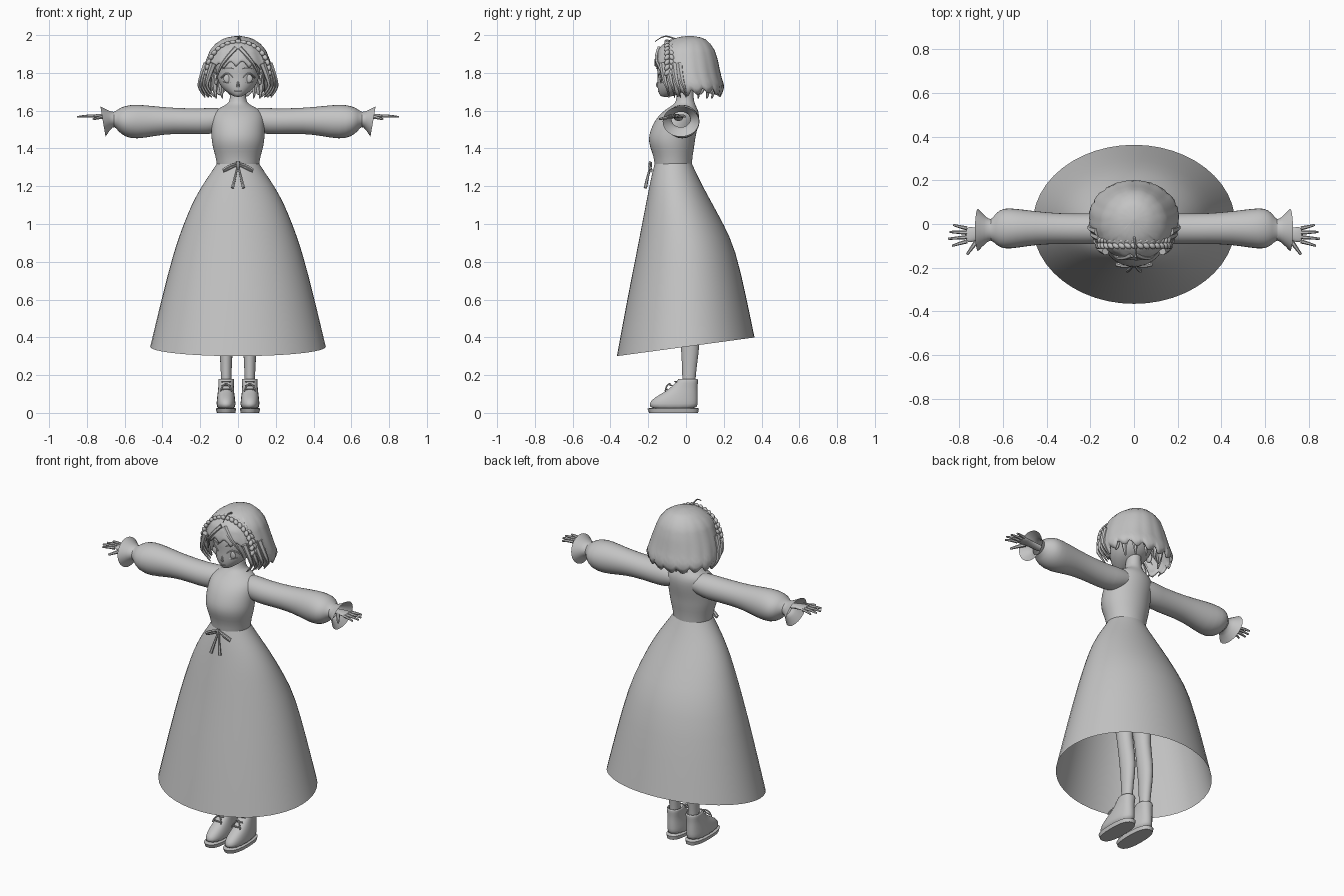
import bpy, bmesh, math
from mathutils import Matrix, Vector

if "Cube" in bpy.data.objects:
    bpy.data.objects.remove(bpy.data.objects["Cube"])

grey = bpy.data.materials.new("plain grey")
grey.use_nodes = True
grey.diffuse_color = (0.55, 0.55, 0.55, 1)
grey.node_tree.nodes["Principled BSDF"].inputs["Base Color"].default_value = (0.55, 0.55, 0.55, 1)


def smooth(ob, angle=50):
    bpy.ops.object.select_all(action='DESELECT')
    ob.select_set(True)
    bpy.context.view_layer.objects.active = ob
    bpy.ops.object.shade_smooth_by_angle(angle=math.radians(angle))


def finish(bm, name, mirror=False, subdiv=0, angle=50):
    bmesh.ops.recalc_face_normals(bm, faces=bm.faces)
    me = bpy.data.meshes.new(name)
    bm.to_mesh(me)
    bm.free()
    me.materials.append(grey)
    ob = bpy.data.objects.new(name, me)
    bpy.context.collection.objects.link(ob)
    smooth(ob, angle)
    if mirror:
        ob.modifiers.new("mirror", 'MIRROR').use_mirror_merge = False
    if subdiv:
        m = ob.modifiers.new("subdivision", 'SUBSURF')
        m.levels = m.render_levels = subdiv
    return ob


def loft(name, rings, axis='z', n=16, power=1.0, caps=(False, False), mirror=False, subdiv=1, angle=50):
    """Rings are (position, a0, a1, b0, b1[, tilt]): oval sections along an axis."""
    bm = bmesh.new()
    loops = []
    for s, a0, a1, b0, b1, *tilt in rings:
        loop = []
        for i in range(n):
            t = 2 * math.pi * i / n
            c, d = math.cos(t), math.sin(t)
            a = (a0 + a1) / 2 + (a1 - a0) / 2 * math.copysign(abs(c) ** power, c)
            b = (b0 + b1) / 2 + (b1 - b0) / 2 * math.copysign(abs(d) ** power, d)
            p = s + (tilt[0] * d if tilt else 0)
            loop.append(bm.verts.new((a, b, p) if axis == 'z' else (p, a, b)))
        loops.append(loop)
    for lo, hi in zip(loops, loops[1:]):
        for i in range(n):
            j = (i + 1) % n
            bm.faces.new((lo[i], lo[j], hi[j], hi[i]))
    for want, loop in zip(caps, (loops[0], loops[-1])):
        if want:
            bm.faces.new(loop)
    return finish(bm, name, mirror, subdiv, angle)


def tubes(name, paths, both=True):
    """Each path is (points, start radius, end radius); drawn on both sides if asked."""
    cu = bpy.data.curves.new(name, 'CURVE')
    cu.dimensions = '3D'
    cu.bevel_depth = 1
    cu.bevel_resolution = 1
    cu.resolution_u = 4
    cu.use_fill_caps = True
    for side in ((1, -1) if both else (1,)):
        for pts, r0, r1 in paths:
            sp = cu.splines.new('NURBS')
            sp.points.add(len(pts) - 1)
            for i, (p, (x, y, z)) in enumerate(zip(sp.points, pts)):
                p.co = (x * side, y, z, 1)
                p.radius = r0 + (r1 - r0) * i / (len(pts) - 1)
            sp.order_u = 3
            sp.use_endpoint_u = True
    cu.materials.append(grey)
    ob = bpy.data.objects.new(name, cu)
    bpy.context.collection.objects.link(ob)
    bpy.ops.object.select_all(action='DESELECT')
    ob.select_set(True)
    bpy.context.view_layer.objects.active = ob
    bpy.ops.object.convert(target='MESH')
    smooth(bpy.context.object)


def sym(*rows):
    """Rows of (height, half width, front, back[, tilt]) to loft rings."""
    return [(r[0], -r[1], r[1], *r[2:]) for r in rows]


def table(rows, z):
    """Interpolated half width, front and back of a profile at a height."""
    rows = sorted(rows)
    z = min(max(z, rows[0][0]), rows[-1][0])
    for p, q in zip(rows, rows[1:]):
        if z <= q[0]:
            k = (z - p[0]) / (q[0] - p[0])
            return [u + (v - u) * k for u, v in zip(p[1:], q[1:])]


# Dress
loft("skirt", sym((1.325, .11, -.165, .03), (1.27, .145, -.18, .055), (1.2, .195, -.195, .09),
                  (1.1, .25, -.215, .145), (1.0, .29, -.235, .2), (.87, .34, -.26, .265),
                  (.6, .41, -.315, .325), (.35, .47, -.37, .367, .05)), n=24)
loft("bodice_and_neck", sym((1.31, .112, -.167, .032), (1.36, .12, -.172, .035), (1.41, .136, -.193, .045),
                            (1.455, .142, -.2, .05), (1.5, .142, -.188, .06), (1.55, .142, -.165, .07),
                            (1.59, .135, -.13, .07), (1.615, .1, -.095, .058), (1.635, .052, -.06, .048),
                            (1.66, .042, -.05, .04), (1.74, .04, -.045, .04)), n=24)
loft("sleeves", [(.06, -.08, .05, 1.5, 1.61), (.13, -.09, .055, 1.475, 1.618), (.2, -.095, .048, 1.472, 1.612),
                 (.35, -.092, .05, 1.478, 1.616), (.45, -.097, .06, 1.463, 1.626), (.54, -.112, .072, 1.446, 1.636),
                 (.6, -.118, .077, 1.46, 1.628), (.635, -.095, .05, 1.49, 1.61), (.655, -.07, .015, 1.52, 1.59),
                 (.68, -.09, .035, 1.5, 1.6, .004), (.715, -.126, .072, 1.46, 1.625, .014)],
     axis='x', mirror=True)
tubes("waist_bow", [([(0, -.185, 1.32), (.04, -.2, 1.315), (.08, -.185, 1.285)], .006, .009),
                    ([(0, -.185, 1.315), (.04, -.195, 1.295), (.078, -.185, 1.28)], .005, .008),
                    ([(.002, -.185, 1.31), (.015, -.205, 1.25), (.03, -.215, 1.19)], .005, .009)])
tubes("bow_knot", [([(0, -.187, 1.33), (0, -.193, 1.315), (0, -.187, 1.3)], .01, .01)], both=False)

# Hands
loft("palms", [(.64, -.065, -.015, 1.545, 1.575), (.7, -.068, -.02, 1.555, 1.582), (.74, -.085, -.012, 1.56, 1.583),
               (.775, -.088, -.012, 1.562, 1.58)], axis='x', n=12, caps=(False, True), mirror=True)
fingers = []
for k, length in enumerate((.06, .078, .072, .055)):
    y = -.08 + .02 * k
    tip = -.1 + .032 * k
    fingers.append(([(.765, y, 1.572), (.775 + length / 2, (y + tip) / 2, 1.573), (.773 + length, tip, 1.567)], .0095, .005))
fingers.append(([(.715, -.07, 1.568), (.74, -.105, 1.563), (.765, -.14, 1.555)], .012, .006))
tubes("fingers", fingers)

# Legs and ankle boots
loft("legs", [(.1, .035, .09, -.02, .05), (.2, .035, .09, -.02, .05), (.32, .028, .098, -.025, .07),
              (.42, .022, .104, -.035, .075), (.55, .024, .104, -.05, .045), (.7, .012, .118, -.075, .05),
              (.95, .005, .13, -.1, .06), (1.05, .005, .12, -.1, .05)], caps=(False, True), mirror=True)
loft("boots", [(.015, .014, .112, -.195, .062), (.05, .012, .115, -.2, .065), (.08, .015, .112, -.172, .065),
               (.11, .02, .108, -.115, .063), (.14, .022, .104, -.075, .062), (.175, .018, .106, -.045, .066),
               (.185, .024, .1, -.038, .06), (.16, .035, .09, -.02, .05)], power=.85, caps=(True, False), mirror=True)
loft("boot_soles", [(0, .014, .112, -.195, .064), (.022, .01, .117, -.204, .068), (.026, .016, .11, -.19, .06)],
     power=.8, n=24, caps=(True, True), mirror=True, subdiv=0, angle=30)
laces = [([(.04, -.1 + .025 * k, .125 + .02 * k), (.063, -.118 + .025 * k, .128 + .02 * k),
           (.086, -.1 + .025 * k, .125 + .02 * k)], .004, .004) for k in range(3)]
laces += [([(.063, -.085, .155), (.063 + d * .02, -.105, .15), (.063 + d * .03, -.11, .115)], .004, .004) for d in (-1, 1)]
tubes("boot_laces", laces)

# Head
head = [(1.672, .014, -.13, -.09), (1.685, .04, -.142, -.04), (1.71, .075, -.15, .03), (1.74, .1, -.153, .07),
        (1.78, .114, -.15, .1), (1.83, .122, -.157, .125), (1.88, .122, -.15, .13), (1.93, .1, -.12, .11),
        (1.965, .05, -.06, .06)]
loft("head", sym(*head), n=24, caps=(True, True))


def face(x, z, out=0):
    hx, front, back = table(head, z)
    y = (front + back) / 2 - (back - front) / 2 * math.sqrt(max(0, 1 - (x / hx) ** 2))
    return (x, y - out, z)


tubes("nose", [([(0, -.145, 1.755), (0, -.16, 1.74), (0, -.148, 1.728)], .004, .009)], both=False)
tubes("mouth", [([face(-.018, 1.703), face(0, 1.699, .002), face(.018, 1.703)], .003, .003)], both=False)
tubes("lashes_and_brows", [([face(.028, 1.777, .002), face(.045, 1.797, .003), face(.07, 1.797, .003), face(.088, 1.775, .004)], .003, .005),
                           ([face(.04, 1.748, .001), face(.06, 1.745, .001), face(.078, 1.752, .001)], .002, .002),
                           ([face(.025, 1.822, .002), face(.055, 1.832, .002), face(.085, 1.82, .002)], .003, .002)])
bm = bmesh.new()
for x, z, size in ((.057, 1.77, (.02, .006, .022)), (.116, 1.765, (.012, .02, .03))):
    spot = face(x, z) if x < .1 else (x, -.01, z)
    bmesh.ops.create_uvsphere(bm, u_segments=16, v_segments=8, radius=1,
                              matrix=Matrix.Translation(spot) @ Matrix.Diagonal((*size, 1)))
finish(bm, "irises_and_ears", mirror=True)

# Hair shell with a jagged lower edge, open at the face
hair = [(1.67, .18, -.1, .18), (1.69, .192, -.11, .193), (1.73, .208, -.14, .203), (1.767, .2, -.155, .19),
        (1.82, .186, -.167, .178), (1.87, .168, -.166, .168), (1.92, .148, -.152, .152), (1.953, .12, -.12, .13),
        (1.98, .08, -.07, .1), (1.991, .045, -.03, .07), (1.996, .004, .016, .024)]
columns, rows = 96, 16
bm = bmesh.new()
grid = []
for i in range(columns):
    a = 2 * math.pi * i / columns
    turn = abs(math.degrees(a if a < math.pi else a - 2 * math.pi))
    jag = abs(math.sin(a * 8 + .4))
    if turn < 52:
        bottom = 1.83 + .035 * jag - .0004 * turn
    else:
        bottom = 1.672 + .035 * (1 - jag) + .02 * max(0, 1 - abs(turn - 120) / 50)
    col = []
    for j in range(rows + 1):
        t = j / rows
        z = 1.996 - (1.996 - bottom) * t ** 1.7
        hx, front, back = table(hair, z)
        mid = (front + back) / 2
        r = 1 + .02 * t * (jag - .5)
        col.append(bm.verts.new((hx * r * math.sin(a), mid - (back - front) / 2 * r * math.cos(a), z)))
    grid.append(col)
for p, q in zip(grid, grid[1:] + grid[:1]):
    for j in range(rows):
        bm.faces.new((p[j], q[j], q[j + 1], p[j + 1]))
bm.faces.new([c[0] for c in grid])
shell = finish(bm, "hair_shell", angle=60)
solid = shell.modifiers.new("thickness", 'SOLIDIFY')
solid.thickness, solid.offset = .01, -1

# Loose locks beside the face and under the back
locks = [([(.13 + .012 * k, -.125 + .03 * k, 1.85), (.165 + .012 * k, -.115 + .03 * k, 1.76),
           (.165 + .014 * k, -.095 + .03 * k, 1.715), (.12 + .018 * k, -.09 + .03 * k, 1.67)], .018, .003) for k in range(4)]
locks += [([(.12 * math.sin(a), .03 + .1 * math.cos(a), 1.8), (.14 * math.sin(a), .03 + .13 * math.cos(a), 1.73),
            (.12 * math.sin(a), .03 + .11 * math.cos(a), 1.665)], .03, .004) for a in (.25, .75, 1.25)]
locks += [([(.01, -.14, 1.93), (.06, -.165, 1.88), (.1, -.135, 1.82), (.118, -.115, 1.76)], .014, .003)]
tubes("hair_locks", locks)
tubes("stray_strand", [([(0, -.05, 1.975), (.005, -.09, 1.995), (.01, -.13, 1.992), (.015, -.165, 1.965)], .006, .002)], both=False)

# Braid across the crown, down to each temple
bm = bmesh.new()
for k in range(-9, 10):
    p = math.radians(k * 10)
    for d in (-1, 1):
        spot = Vector((.165 * math.sin(p), -.088 + d * .012, 1.8 + .165 * math.cos(p)))
        bmesh.ops.create_uvsphere(bm, u_segments=10, v_segments=6, radius=1,
                                  matrix=Matrix.Translation(spot) @ Matrix.Rotation(p, 4, 'Y')
                                  @ Matrix.Rotation(d * .6, 4, 'Z') @ Matrix.Diagonal((.019, .013, .013, 1)))
finish(bm, "crown_braid")
